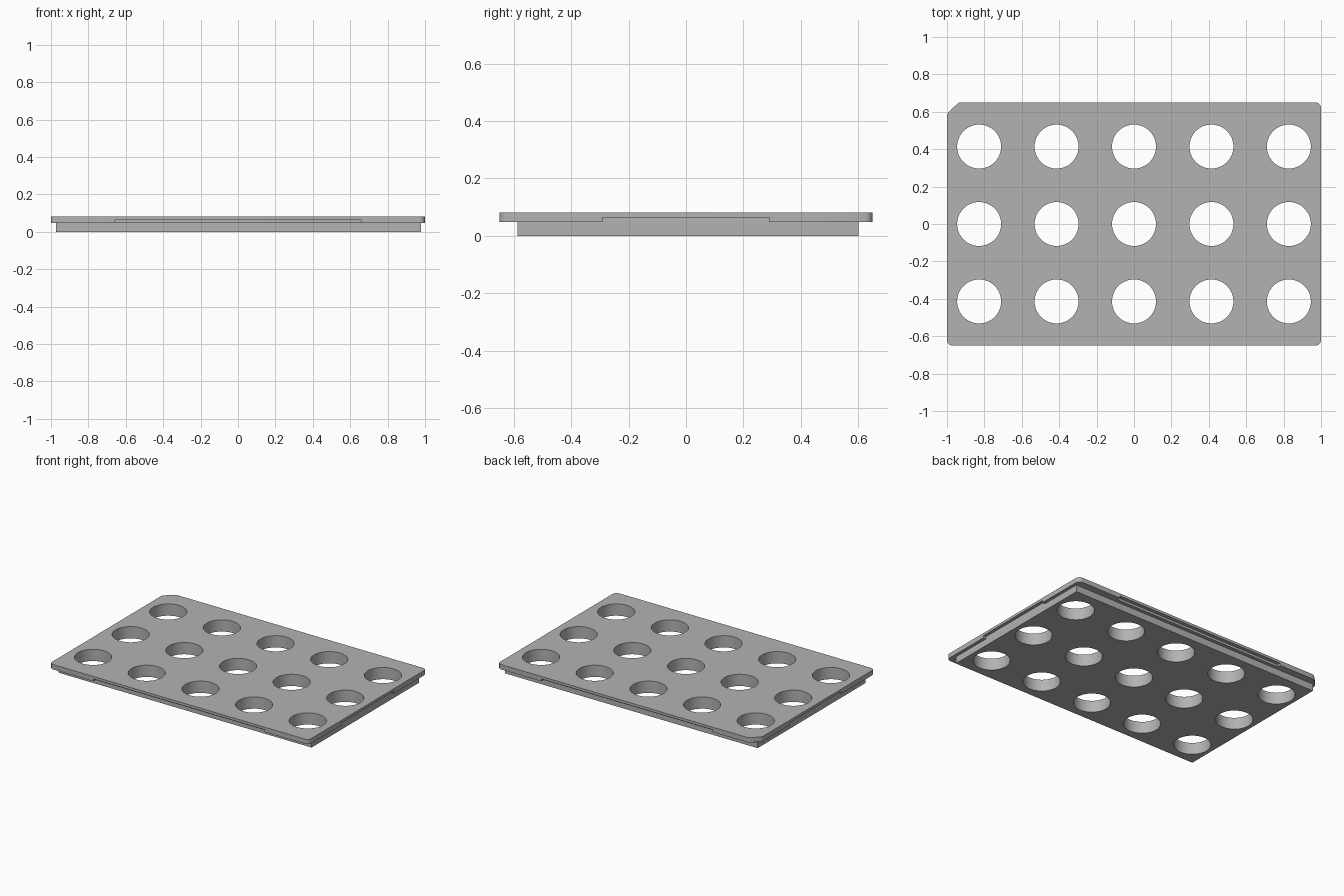
import bpy, bmesh, math

if "Cube" in bpy.data.objects:
    bpy.data.objects.remove(bpy.data.objects["Cube"], do_unlink=True)

HALF_X, HALF_Y = 1.0, 0.65
LIP, NOTCH_TOP, TOP = 0.048, 0.064, 0.082
BLOCK_X = (-0.973, 0.978)
BLOCK_Y = (-0.586, 0.6)

grey = bpy.data.materials.new("light grey plastic")
grey.use_nodes = True
colour = (0.45, 0.45, 0.45, 1)
grey.diffuse_color = colour
grey.node_tree.nodes["Principled BSDF"].inputs["Base Color"].default_value = colour


def prism(name, outlines, z0, z1):
    """Solid made by raising one or more flat outlines from z0 to z1."""
    bm = bmesh.new()
    for outline in outlines:
        face = bm.faces.new([bm.verts.new((x, y, z0)) for x, y in outline])
        up = bmesh.ops.extrude_face_region(bm, geom=[face])["geom"]
        verts = [v for v in up if isinstance(v, bmesh.types.BMVert)]
        bmesh.ops.translate(bm, verts=verts, vec=(0, 0, z1 - z0))
    bmesh.ops.recalc_face_normals(bm, faces=bm.faces)
    mesh = bpy.data.meshes.new(name)
    bm.to_mesh(mesh)
    bm.free()
    mesh.materials.append(grey)
    obj = bpy.data.objects.new(name, mesh)
    bpy.context.collection.objects.link(obj)
    return obj


def rect(x0, x1, y0, y1):
    return [(x0, y0), (x1, y0), (x1, y1), (x0, y1)]


def arc(cx, cy, r, start, end, steps):
    angles = [math.radians(start + (end - start) * i / steps) for i in range(steps + 1)]
    return [(cx + r * math.cos(a), cy + r * math.sin(a)) for a in angles]


def combine(target, other, operation):
    mod = target.modifiers.new(operation.lower(), "BOOLEAN")
    mod.operation, mod.solver, mod.object = operation, "EXACT", other
    bpy.context.view_layer.objects.active = target
    bpy.ops.object.modifier_apply(modifier=mod.name)
    bpy.data.objects.remove(other, do_unlink=True)


# Top plate: three rounded corners and one cut corner at the back right
r = 0.03
outline = arc(r - HALF_X, r - HALF_Y, r, 180, 270, 8)
outline += arc(HALF_X - r, r - HALF_Y, r, 270, 360, 8)
outline += arc(HALF_X - r, HALF_Y - r, r, 0, 90, 8)
outline += arc(-0.925, HALF_Y - r, r, 90, 135, 4)
outline += arc(r - HALF_X, 0.577, r, 135, 180, 4)
lid = prism("lid_plate", [outline], LIP, TOP)

# Shallow grip notches under the rim, one per side
depth = 0.025
notches = [rect(-0.66, 0.66, -HALF_Y - 0.1, depth - HALF_Y),
           rect(-0.66, 0.66, HALF_Y - depth, HALF_Y + 0.1),
           rect(-HALF_X - 0.1, BLOCK_X[0], -0.29, 0.29),
           rect(BLOCK_X[1], HALF_X + 0.1, -0.29, 0.29)]
combine(lid, prism("notch_cutter", notches, LIP - 0.02, NOTCH_TOP), "DIFFERENCE")

# Lower block, fused to the plate
combine(lid, prism("lower_block", [rect(*BLOCK_X, *BLOCK_Y)], 0, LIP + 0.01), "UNION")

# Grid of round through-holes
pitch, radius = 0.414, 0.1175
holes = [arc(i * pitch, j * pitch, radius, 0, 360, 64)[:-1]
         for i in range(-2, 3) for j in range(-1, 2)]
combine(lid, prism("hole_cutter", holes, -0.1, TOP + 0.1), "DIFFERENCE")

lid.name = "perforated_plate"
bpy.ops.object.select_all(action="DESELECT")
lid.select_set(True)
bpy.context.view_layer.objects.active = lid
bpy.ops.object.shade_smooth_by_angle(angle=math.radians(30))
